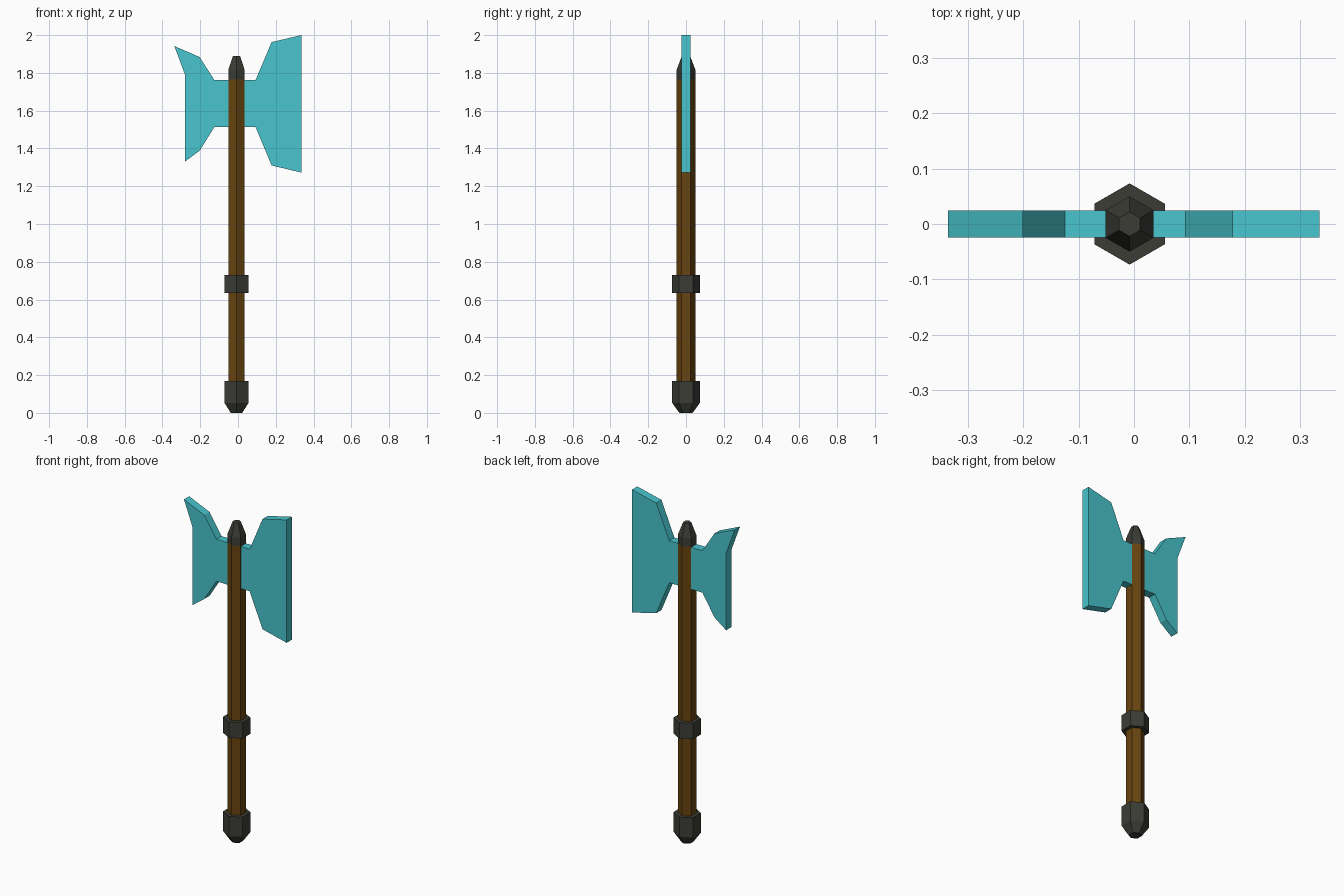
import bpy, bmesh, math

if "Cube" in bpy.data.objects:
    bpy.data.objects.remove(bpy.data.objects["Cube"])

CX = -0.008  # handle axis sits slightly left of centre


def material(name, rgb):
    m = bpy.data.materials.new(name)
    m.diffuse_color = (*rgb, 1)
    m.use_nodes = True
    m.node_tree.nodes["Principled BSDF"].inputs["Base Color"].default_value = m.diffuse_color
    return m


wood = material("brown wood", (0.138, 0.058, 0.005))
iron = material("dark iron", (0.045, 0.045, 0.037))
crystal = material("teal blade", (0.065, 0.555, 0.610))


def finish(name, bm, mat):
    bmesh.ops.recalc_face_normals(bm, faces=bm.faces)
    me = bpy.data.meshes.new(name)
    bm.to_mesh(me)
    bm.free()
    me.materials.append(mat)
    ob = bpy.data.objects.new(name, me)
    bpy.context.collection.objects.link(ob)
    return ob


def hex_lathe(name, profile, mat, cap_bottom=False, cap_top=False):
    """Six-sided shell through (radius, z) rings, corners pointing to +-y."""
    bm = bmesh.new()
    rings = []
    for r, z in profile:
        angles = [math.radians(90 + 60 * i) for i in range(6)]
        rings.append([bm.verts.new((CX + r * math.cos(a), r * math.sin(a), z)) for a in angles])
    for a, b in zip(rings, rings[1:]):
        for i in range(6):
            j = (i + 1) % 6
            bm.faces.new((a[i], a[j], b[j], b[i]))
    if cap_bottom:
        bm.faces.new(rings[0])
    if cap_top:
        bm.faces.new(rings[-1])
    return finish(name, bm, mat)


def blade(name, outline, mat, half=0.0245):
    """Extruded flat outline in the xz plane."""
    bm = bmesh.new()
    face = bm.faces.new([bm.verts.new((x, -half, z)) for x, z in outline])
    out = bmesh.ops.extrude_face_region(bm, geom=[face])
    for v in out["geom"]:
        if isinstance(v, bmesh.types.BMVert):
            v.co.y = half
    return finish(name, bm, mat)


# Handle and its iron fittings
R = 0.05
hex_lathe("handle", [(R, 0.16), (R, 1.765)], wood)
hex_lathe("pommel", [(0.035, 0), (0.0735, 0.053), (0.0735, 0.17), (R, 0.17)], iron, cap_bottom=True)
hex_lathe("grip_ring", [(R, 0.635), (0.0735, 0.635), (0.0735, 0.73), (R, 0.73)], iron)
hex_lathe("top_spike", [(R, 1.765), (R, 1.815), (0.022, 1.89)], iron, cap_top=True)

# Large blade on the right, smaller horned blade on the left
blade("main_blade", [(0.034, 1.513), (0.093, 1.513), (0.178, 1.31), (0.336, 1.272),
                     (0.336, 2.0), (0.178, 1.963), (0.093, 1.762), (0.034, 1.762)], crystal)
blade("back_blade", [(-0.050, 1.513), (-0.125, 1.513), (-0.203, 1.388), (-0.28, 1.331),
                     (-0.28, 1.789), (-0.337, 1.942), (-0.203, 1.884), (-0.125, 1.762),
                     (-0.050, 1.762)], crystal)
